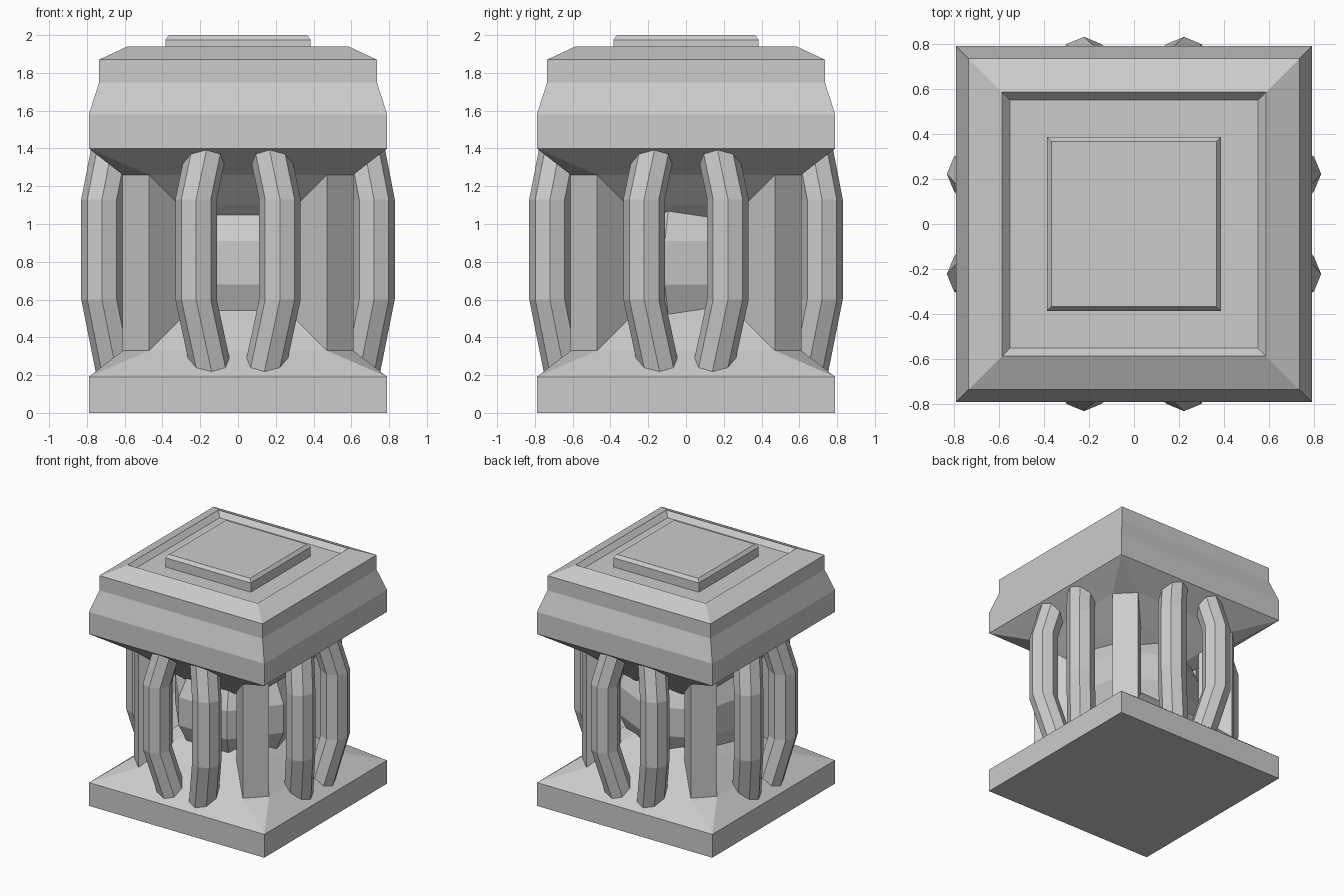
import bpy, bmesh, math
from mathutils import Matrix, Vector

if "Cube" in bpy.data.objects:
    bpy.data.objects.remove(bpy.data.objects["Cube"])


def finish(name, bm):
    bmesh.ops.remove_doubles(bm, verts=bm.verts, dist=0.0005)
    bmesh.ops.recalc_face_normals(bm, faces=bm.faces)
    mesh = bpy.data.meshes.new(name)
    bm.to_mesh(mesh)
    bm.free()
    obj = bpy.data.objects.new(name, mesh)
    bpy.context.collection.objects.link(obj)
    return obj


def skin(bm, rings):
    """Bridge rings of points into a closed solid."""
    loops = [[bm.verts.new(p) for p in r] for r in rings]
    n = len(loops[0])
    for lo, hi in zip(loops, loops[1:]):
        for i in range(n):
            j = (i + 1) % n
            quad = (lo[i], lo[j], hi[j], hi[i])
            pts = []
            for v in quad:
                if all((v.co - p.co).length > 1e-5 for p in pts):
                    pts.append(v)
            if len(pts) == 4:
                bm.faces.new(pts)
            elif len(pts) == 3:
                bm.faces.new(pts)
    for cap in (loops[0], loops[-1]):
        pts = []
        for v in cap:
            if all((v.co - p.co).length > 1e-5 for p in pts):
                pts.append(v)
        bm.faces.new(pts)


def ring(a, b, z):
    """Square of half-width a with corners cut back to b (b == a: plain square)."""
    return [(x, y, z) for x, y in ((a, -b), (a, b), (b, a), (-b, a),
                                   (-a, b), (-a, -b), (-b, -a), (b, -a))]


def stack(name, profile):
    bm = bmesh.new()
    skin(bm, [ring(*p) for p in profile])
    return finish(name, bm)


# Base slab with its sloped, corner-cut top
slope = [(0.79, 0.79, 0.19), (0.61, 0.47, 0.33), (0.45, 0.31, 0.49), (0.33, 0.19, 0.60)]
stack("base", [(0.79, 0.79, 0.0)] + slope)

# Roof: mirrored slope below, stepped moulding, sunken top panel
under = [(a, b, 1.59 - z) for a, b, z in reversed(slope)]
mould = [(0.79, 1.58), (0.735, 1.75), (0.735, 1.87), (0.585, 1.94), (0.55, 1.90)]
stack("roof", under + [(w, w, z) for w, z in mould])

# Raised cap on the roof
stack("roof_cap", [(w, w, z) for w, z in ((0.385, 1.88), (0.385, 1.975), (0.365, 2.0))])

# Faceted core ball
bm = bmesh.new()
bmesh.ops.create_uvsphere(bm, u_segments=7, v_segments=7, radius=0.515,
                          matrix=Matrix.Translation((0, 0, 0.795)))
finish("core_ball", bm)

# Corner posts, set diagonally
for k in range(4):
    bm = bmesh.new()
    bmesh.ops.create_cube(bm, size=1, matrix=Matrix.Rotation(math.radians(45 + 90 * k), 4, 'Z')
                          @ Matrix.Translation((0.634, 0, 0.795))
                          @ Matrix.Diagonal((0.26, 0.198, 0.98, 1)))
    finish(f"corner_post_{k + 1}", bm)

# Bowed octagonal bars, a pair on each side
path = [(0.127, 0.632, 0.16), (0.222, 0.72, 0.60), (0.222, 0.72, 1.13), (0.157, 0.66, 1.44)]
for k in range(4):
    turn = Matrix.Rotation(math.radians(90 * k), 3, 'Z')
    for side in (-1, 1):
        bm = bmesh.new()
        skin(bm, [[turn @ Vector((side * x + 0.11 * math.cos(t * math.pi / 4),
                                  -y + 0.11 * math.sin(t * math.pi / 4), z))
                   for t in range(8)] for x, y, z in path])
        finish(f"bowed_bar_{k + 1}_{'left' if side < 0 else 'right'}", bm)
